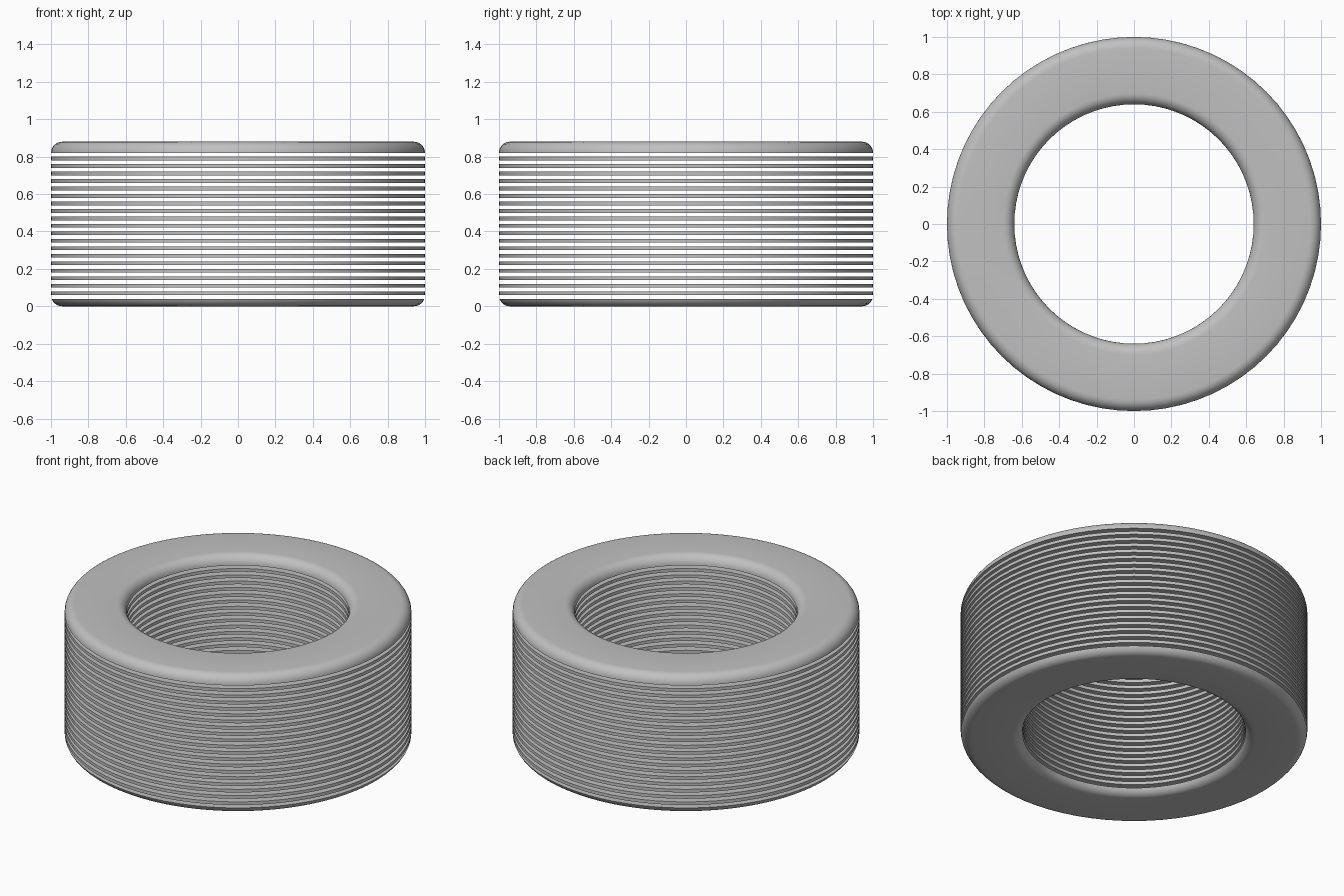
import bpy
import bmesh
import math

OUTER, INNER, HEIGHT = 1.0, 0.64, 0.88
FILLET, PITCH, GAP = 0.06, 0.04, 0.02
PLATES = 19
SEGMENTS = 72
ARC_STEPS = 7

cube = bpy.data.objects.get("Cube")
if cube:
    bpy.data.objects.remove(cube, do_unlink=True)

grey = bpy.data.materials.new("matte grey")
grey.use_nodes = True
colour = (0.53, 0.53, 0.53, 1)
grey.diffuse_color = colour
grey.node_tree.nodes["Principled BSDF"].inputs["Base Color"].default_value = colour


def inset(z):
    """How far the rounded rim pulls the wall in at height z."""
    depth = max(FILLET - z, z - (HEIGHT - FILLET), 0)
    return FILLET - math.sqrt(max(FILLET ** 2 - depth ** 2, 0))


def ring(name, heights):
    """Revolve one closed slice of the wall around the z axis."""
    profile = [(OUTER - inset(z), z) for z in heights]
    profile += [(INNER + inset(z), z) for z in reversed(heights)]
    bm = bmesh.new()
    loops = []
    for i in range(SEGMENTS):
        a = math.tau * i / SEGMENTS
        loops.append([bm.verts.new((r * math.cos(a), r * math.sin(a), z)) for r, z in profile])
    n = len(profile)
    for i, here in enumerate(loops):
        there = loops[(i + 1) % SEGMENTS]
        for j in range(n):
            k = (j + 1) % n
            bm.faces.new((here[j], there[j], there[k], here[k]))
    bmesh.ops.recalc_face_normals(bm, faces=bm.faces)
    mesh = bpy.data.meshes.new(name)
    bm.to_mesh(mesh)
    bm.free()
    mesh.materials.append(grey)
    obj = bpy.data.objects.new(name, mesh)
    bpy.context.collection.objects.link(obj)
    bpy.ops.object.select_all(action="DESELECT")
    obj.select_set(True)
    bpy.context.view_layer.objects.active = obj
    bpy.ops.object.shade_smooth_by_angle(angle=math.radians(35))


# Rounded end caps, with heights spaced evenly along the fillet arc
arc = [FILLET * (1 - math.cos(math.pi / 2 * i / ARC_STEPS)) for i in range(ARC_STEPS + 1)]
ring("bottom_cap", [z for z in arc if z < PITCH - 0.003] + [PITCH])
ring("top_cap", [HEIGHT - z for z in reversed(arc)])

# Thin flat plates separated by open gaps
for i in range(PLATES):
    base = PITCH + GAP + i * PITCH
    ring(f"plate_{i + 1}", [base, base + PITCH - GAP])
